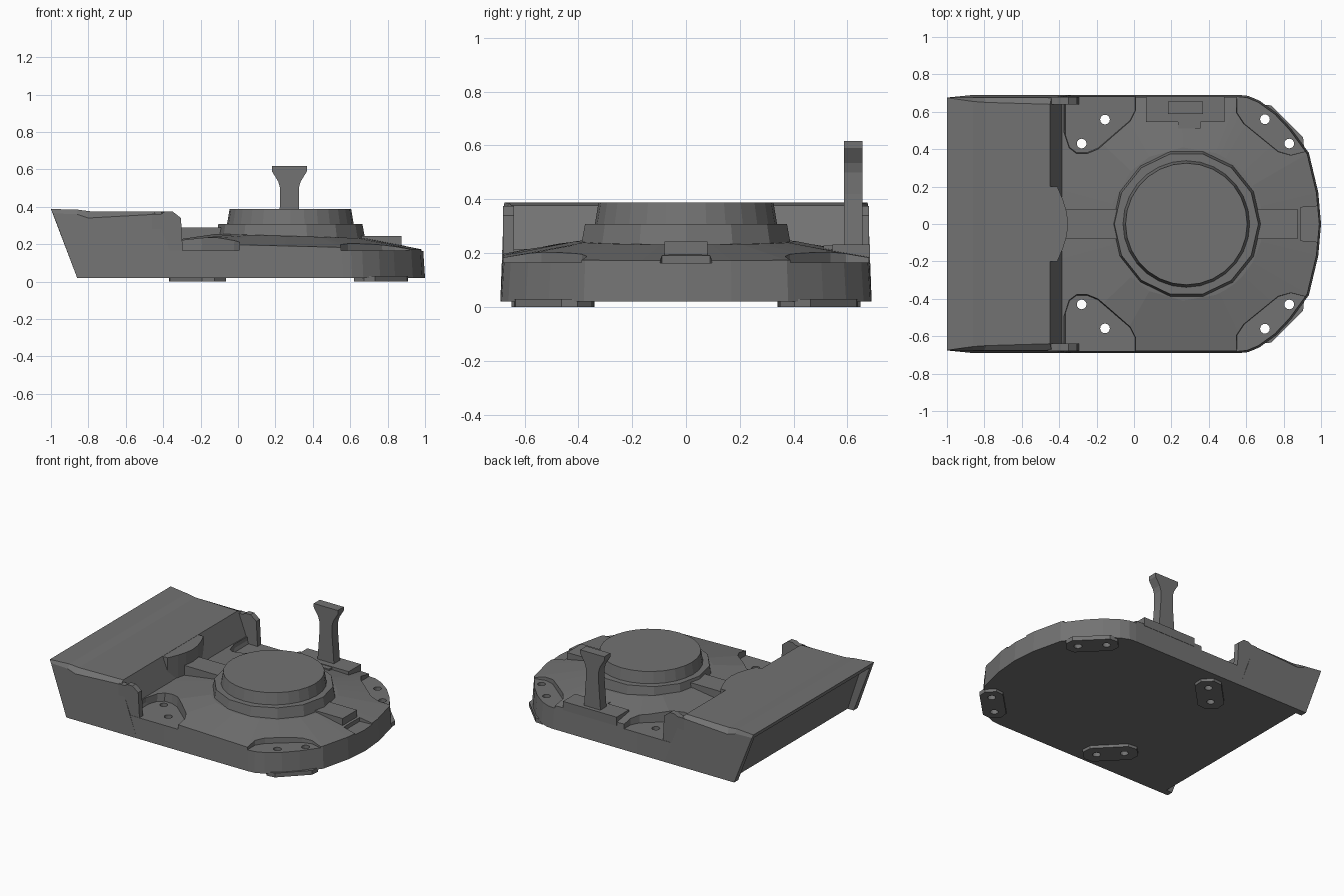
import bpy, bmesh
from math import sin, cos, pi, atan2, hypot

cube = bpy.data.objects.get("Cube")
if cube:
    bpy.data.objects.remove(cube, do_unlink=True)

grey = bpy.data.materials.new("dark grey")
grey.use_nodes = True
grey.diffuse_color = (0.17, 0.17, 0.17, 1)
grey.node_tree.nodes["Principled BSDF"].inputs["Base Color"].default_value = (0.17, 0.17, 0.17, 1)


def loft(name, rings):
    """Skin a stack of equal-length point rings and cap both ends."""
    bm = bmesh.new()
    rows = [[bm.verts.new(p) for p in ring] for ring in rings]
    n = len(rows[0])
    for a, b in zip(rows, rows[1:]):
        for i in range(n):
            j = (i + 1) % n
            bm.faces.new((a[i], a[j], b[j], b[i]))
    bm.faces.new(rows[0][::-1])
    bm.faces.new(rows[-1])
    bmesh.ops.recalc_face_normals(bm, faces=bm.faces)
    mesh = bpy.data.meshes.new(name)
    bm.to_mesh(mesh)
    bm.free()
    mesh.materials.append(grey)
    obj = bpy.data.objects.new(name, mesh)
    bpy.context.collection.objects.link(obj)
    return obj


def prism(name, pts, z0, z1, scale=1, anchor=(0, 0)):
    """Vertical prism; the bottom outline is scaled about the anchor."""
    ax, ay = anchor
    low = [(ax + (x - ax) * scale, ay + (y - ay) * scale, z0) for x, y in pts]
    return loft(name, [low, [(x, y, z1) for x, y in pts]])


def side_prism(name, pts, y0, y1):
    return loft(name, [[(x, y, z) for x, z in pts] for y in (y0, y1)])


def box(name, x0, x1, y0, y1, z0, z1):
    return prism(name, [(x0, y0), (x1, y0), (x1, y1), (x0, y1)], z0, z1)


def circle(cx, cy, r, n):
    return [(cx + r * cos(2 * pi * i / n), cy + r * sin(2 * pi * i / n)) for i in range(n)]


def flip(pts, s):
    return [(x, y * s) for x, y in pts]


def cut(obj, cutters):
    for c in cutters:
        c.hide_render = True
        mod = obj.modifiers.new("cut", 'BOOLEAN')
        mod.operation = 'DIFFERENCE'
        mod.solver = 'EXACT'
        mod.object = c
    bpy.context.view_layer.update()
    graph = bpy.context.evaluated_depsgraph_get()
    mesh = bpy.data.meshes.new_from_object(obj.evaluated_get(graph))
    obj.modifiers.clear()
    obj.data = mesh
    for c in cutters:
        bpy.data.objects.remove(c, do_unlink=True)


RING_X = 0.28
HOLES = [[(-0.28, 0.43), (-0.155, 0.558)], [(0.83, 0.43), (0.70, 0.56)]]

# Hull: straight sides, rounded nose, deck rising to the turntable ring
half = [(1.0, 0), (0.985, 0.17), (0.935, 0.38), (0.84, 0.51), (0.76, 0.595), (0.67, 0.66),
        (0.61, 0.685), (0.56, 0.69), (0.25, 0.69), (-0.1, 0.69), (-0.44, 0.69), (-0.44, 0.2)]
outline = half + [(x, -y) for x, y in half[:0:-1]]


def inner(x, y):
    a = atan2(y, x - RING_X)
    return RING_X + 0.41 * cos(a), 0.41 * sin(a)


low = [(x, y, 0.02) for x, y in outline]
edge = [(x * 0.99, y * 0.985, 0.197 - 0.025 * x) for x, y in outline]
crest = [(x, y, 0.252 - 0.03 * x) for x, y in (inner(*p) for p in outline)]
hull = loft("hull", [low, edge, crest])

rear_pocket = [(0.02, 0.8), (0.02, 0.6), (-0.01, 0.54), (-0.19, 0.385), (-0.25, 0.36),
               (-0.31, 0.36), (-0.35, 0.39), (-0.38, 0.48), (-0.38, 0.8)]
front_pocket = [(0.53, 0.8), (0.53, 0.59), (0.57, 0.53), (0.76, 0.375), (0.83, 0.355),
                (0.93, 0.38), (1.1, 0.42), (1.1, 0.8)]


def hole_cutters(pair, s):
    return [prism("hole_cutter", flip(circle(x, y, 0.026, 16), s), -0.1, 0.5) for x, y in pair]


cutters = [prism("nose_cutter", [(0.89, 0.085), (0.89, -0.085), (1.1, -0.1), (1.1, 0.1)],
                 0.163, 0.4, 1.05, (0.89, 0))]
for s in (1, -1):
    cutters.append(prism("pocket_cutter", flip(rear_pocket, s), 0.165, 0.45, 0.95, (-0.25, 0.8 * s)))
    cutters.append(prism("pocket_cutter", flip(front_pocket, s), 0.165, 0.45, 0.96, (1.05, 0.7 * s)))
    for pair in HOLES:
        cutters += hole_cutters(pair, s)
cut(hull, cutters)

# Foot pads under each pair of bolt holes
for s, side in ((1, "left"), (-1, "right")):
    for pair, end in zip(HOLES, ("rear", "front")):
        (x0, y0), (x1, y1) = pair
        d = hypot(x1 - x0, y1 - y0)
        ux, uy = (x1 - x0) / d, (y1 - y0) / d
        r = 0.085 if end == "rear" else 0.075
        pad = [(x + a * r * ux * e - b * r * uy, y + a * r * uy * e + b * r * ux)
               for x, y, e, path in ((x0, y0, -1, ((0.4, -1), (1, -0.5), (1, 0.5), (0.4, 1))),
                                     (x1, y1, 1, ((0.4, 1), (1, 0.5), (1, -0.5), (0.4, -1))))
               for a, b in path]
        foot = prism(f"{end}_{side}_foot_pad", flip(pad, s), 0, 0.03)
        cut(foot, hole_cutters(pair, s))

# Raised rear wedge with shouldered sides and overhanging back
sections = [(-0.86, -0.99, -1.0, 0.365, 0.388, 0.675), (-0.8, -0.86, -0.86, 0.36, 0.385, 0.655),
            (-0.75, -0.8, -0.79, 0.34, 0.376, 0.65), (-0.31, -0.44, -0.45, 0.36, 0.376, 0.64)]
wedge = loft("rear_wedge", [
    [(xb, -0.69, 0.02), (xs, -0.677, zs), (xt, -yt, zt), (xt, yt, zt), (xs, 0.677, zs), (xb, 0.69, 0.02)]
    for xb, xs, xt, zs, zt, yt in sections])
cut(wedge, [side_prism("back_cutter", [(-0.8, -0.02), (-0.925, 0.355), (-1.2, 0.355), (-1.2, -0.02)],
                       -0.645, 0.645)])

# Rounded boss in the middle of the wedge front
boss = [(-0.5, 0.2), (-0.41, 0.2), (-0.38, 0.13), (-0.36, 0.065)]
prism("wedge_boss", boss + [(-0.352, 0)] + flip(boss[::-1], -1), 0.15, 0.375)

# Side fins at the wedge front corners
fin = [(-0.46, 0.1), (-0.46, 0.362), (-0.41, 0.362), (-0.39, 0.375), (-0.35, 0.375),
       (-0.305, 0.34), (-0.295, 0.16), (-0.31, 0.1)]
for s, side in ((1, "left"), (-1, "right")):
    side_prism(side + "_fin", fin, 0.64 * s, 0.68 * s)

# Turntable: faceted lower ring and round upper drum
for name, r0, r1, z0, z1, n in (("lower_ring", 0.405, 0.385, 0.2, 0.308, 14),
                                ("upper_drum", 0.34, 0.325, 0.3, 0.388, 28)):
    loft(name, [[(x, y, z) for x, y in circle(RING_X, 0, r, n)] for r, z in ((r0, z0), (r1, z1))])

# Spine ridges fore and aft of the turntable
box("rear_ridge", -0.4, -0.08, -0.08, 0.08, 0.2, 0.288)
box("front_ridge", 0.62, 0.875, -0.08, 0.08, 0.17, 0.243)

# Mounting plate and flared post
box("post_plate", 0.065, 0.485, 0.545, 0.683, 0.17, 0.232)
box("plate_tab", 0.235, 0.355, 0.51, 0.56, 0.17, 0.228)
post = [(0.065, 0.22), (0.05, 0.42), (0.05, 0.5), (0.06, 0.535), (0.094, 0.59), (0.094, 0.617)]
side_prism("post", [(0.275 + x, z) for x, z in post] + [(0.275 - x, z) for x, z in post[::-1]],
           0.588, 0.655)
